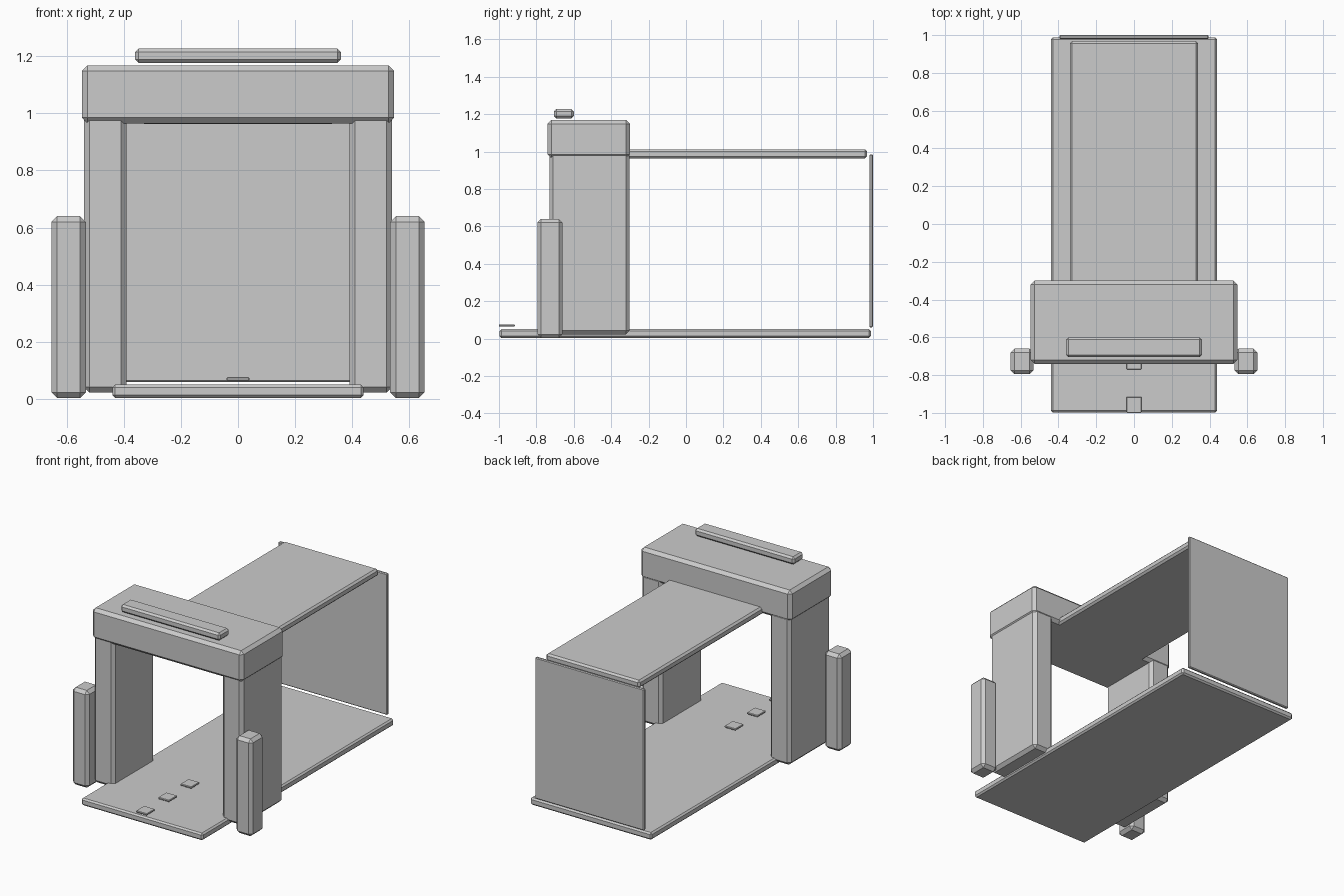
import bpy

if "Cube" in bpy.data.objects:
    bpy.data.objects.remove(bpy.data.objects["Cube"])


def box(name, lo, hi, bevel=0.0):
    """Chamfered box between two corners."""
    size = [b - a for a, b in zip(lo, hi)]
    mid = [(a + b) / 2 for a, b in zip(lo, hi)]
    bpy.ops.mesh.primitive_cube_add(size=1, location=mid)
    ob = bpy.context.object
    ob.name = name
    ob.scale = size
    bpy.ops.object.transform_apply(location=False, rotation=False, scale=True)
    if bevel:
        mod = ob.modifiers.new("chamfer", "BEVEL")
        mod.width = bevel
        mod.segments = 1
    return ob


def centred(name, half_x, y, z, bevel):
    return box(name, (-half_x, y[0], z[0]), (half_x, y[1], z[1]), bevel)


# Tunnel shell: floor slab, roof slab, rear panel
centred("floor", 0.44, (-0.997, 0.988), (0.003, 0.05), 0.01)
centred("roof", 0.34, (-0.33, 0.968), (0.962, 1.012), 0.012)
centred("rear_panel", 0.395, (0.98, 1.0), (0.06, 0.985), 0.005)

# Entrance portal
centred("lintel", 0.547, (-0.74, -0.30), (0.965, 1.168), 0.02)
centred("sign_bar", 0.36, (-0.705, -0.60), (1.177, 1.227), 0.012)

# Paired pillars and outer side posts
for side, s in (("left", -1), ("right", 1)):
    for name, x, y, z in (
        ("pillar", (0.39, 0.54), (-0.73, -0.301), (0.022, 1.0)),
        ("side_post", (0.533, 0.653), (-0.795, -0.66), (0.003, 0.64)),
    ):
        xs = sorted((s * x[0], s * x[1]))
        box(f"{name}_{side}", (xs[0], y[0], z[0]), (xs[1], y[1], z[1]), 0.02)

# Lane markers along the floor
for i in range(3):
    y = -1.0 + 0.23 * i
    centred(f"lane_marker_{i + 1}", 0.04, (y, y + 0.085), (0.064, 0.076), 0.003)
